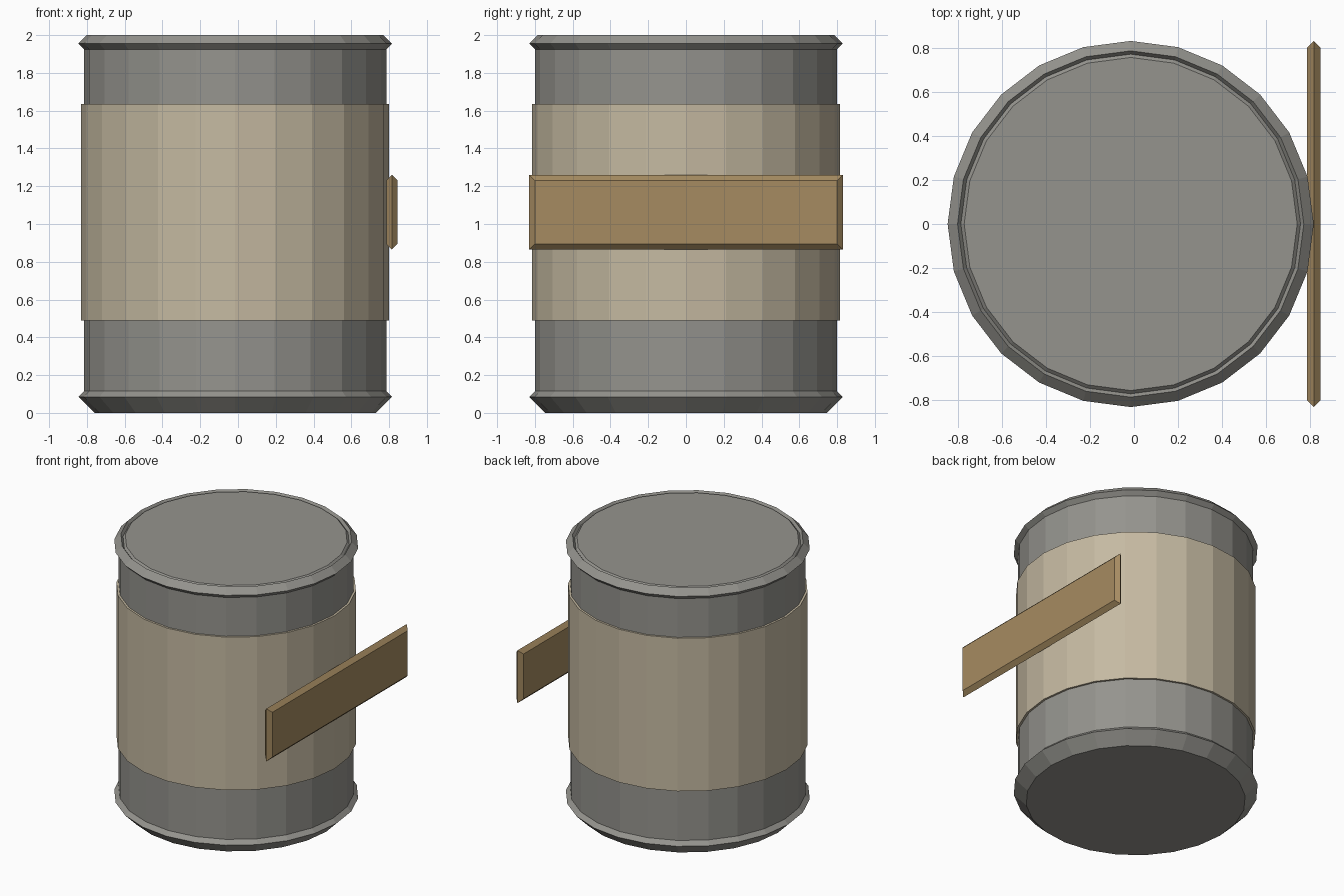
import bpy, bmesh, math

if "Cube" in bpy.data.objects:
    bpy.data.objects.remove(bpy.data.objects["Cube"])

SIDES = 24
CX = -0.015  # barrel axis, offset so the plank keeps the model centred


def material(name, rgb):
    m = bpy.data.materials.new(name)
    m.diffuse_color = (*rgb, 1)
    m.use_nodes = True
    m.node_tree.nodes["Principled BSDF"].inputs["Base Color"].default_value = m.diffuse_color
    return m


def make_object(name, bm, mat):
    bmesh.ops.recalc_face_normals(bm, faces=bm.faces)
    me = bpy.data.meshes.new(name)
    bm.to_mesh(me)
    bm.free()
    me.materials.append(mat)
    ob = bpy.data.objects.new(name, me)
    bpy.context.collection.objects.link(ob)
    return ob


def lathe(name, profile, mat, closed=False):
    """Revolve (radius, z) points; open profiles get end caps."""
    bm = bmesh.new()
    rings = []
    for r, z in profile:
        rings.append([bm.verts.new((CX + r * math.cos(i * math.tau / SIDES),
                                    r * math.sin(i * math.tau / SIDES), z))
                      for i in range(SIDES)])
    pairs = list(zip(rings, rings[1:]))
    if closed:
        pairs.append((rings[-1], rings[0]))
    else:
        bm.faces.new(rings[0])
        bm.faces.new(rings[-1])
    for a, b in pairs:
        for i in range(SIDES):
            j = (i + 1) % SIDES
            bm.faces.new((a[i], a[j], b[j], b[i]))
    return make_object(name, bm, mat)


metal = material("metal", (0.30, 0.295, 0.27))
paper = material("paper", (0.56, 0.49, 0.36))
wood = material("wood", (0.38, 0.26, 0.12))

# barrel body with flared rims and a grooved lid
lathe("barrel_body", [
    (0.745, 0.0), (0.83, 0.085), (0.80, 0.115),
    (0.80, 1.925), (0.83, 1.955), (0.785, 2.0),
    (0.77, 1.98), (0.755, 1.995)], metal)

# wrap around the middle
lathe("barrel_wrap", [(0.79, 0.49), (0.815, 0.49), (0.815, 1.635), (0.79, 1.635)],
      paper, closed=True)

# side plank, edges tapering to a ridge at mid thickness
bm = bmesh.new()
loops = []
for x, inset in ((0.785, 0.03), (0.815, 0.0), (0.845, 0.03)):
    hy, z0, z1 = 0.83 - inset, 0.865 + inset, 1.26 - inset
    loops.append([bm.verts.new((x, y, z)) for y, z in
                  ((-hy, z0), (hy, z0), (hy, z1), (-hy, z1))])
bm.faces.new(loops[0])
bm.faces.new(loops[-1])
for a, b in zip(loops, loops[1:]):
    for i in range(4):
        j = (i + 1) % 4
        bm.faces.new((a[i], a[j], b[j], b[i]))
make_object("side_plank", bm, wood)
